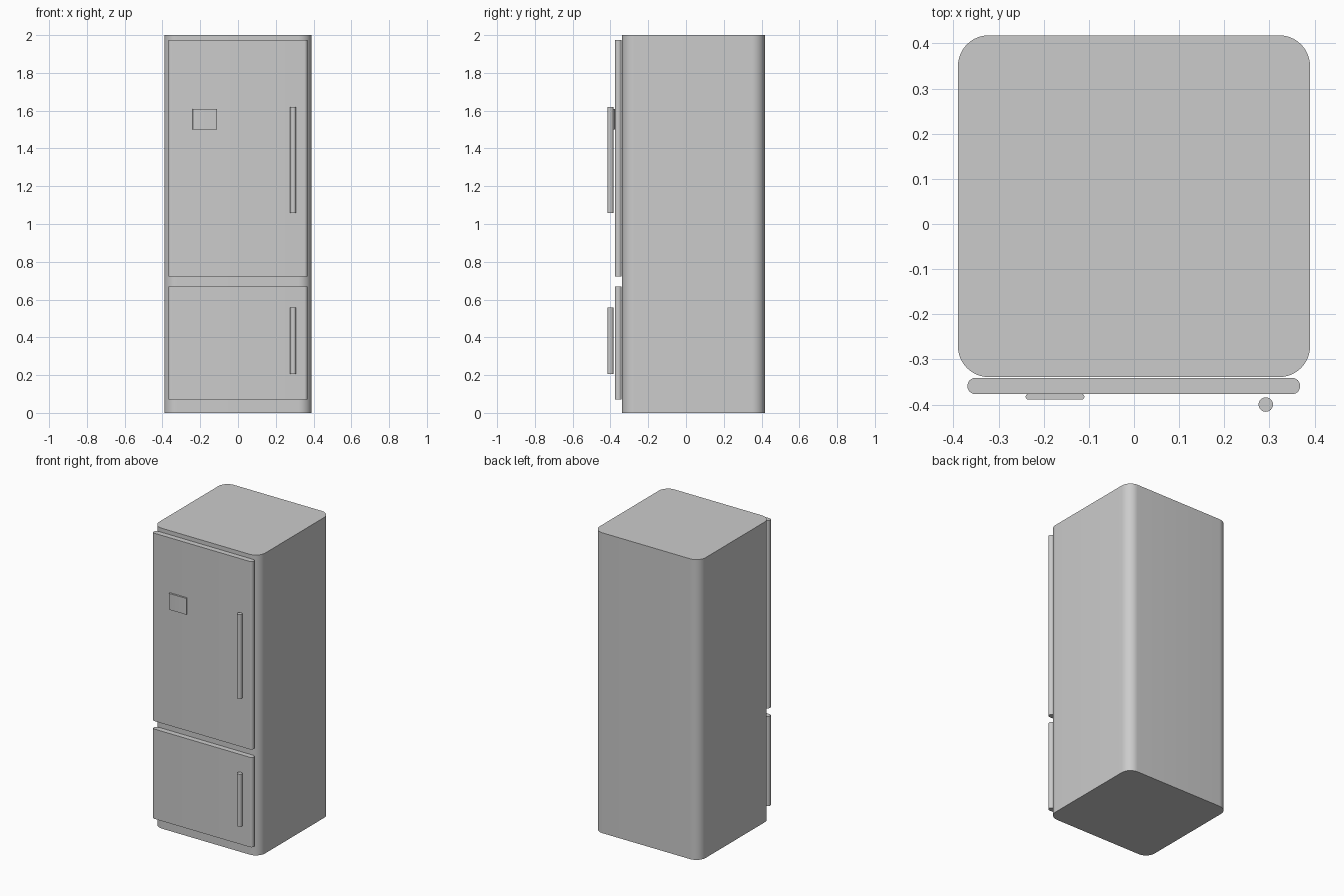
import bpy, bmesh, math

if "Cube" in bpy.data.objects:
    bpy.data.objects.remove(bpy.data.objects["Cube"])


def rounded_slab(name, x0, x1, y0, y1, z0, z1, r, steps=8):
    """Upright slab whose vertical edges are rounded with radius r."""
    corners = [(x1 - r, y1 - r), (x0 + r, y1 - r), (x0 + r, y0 + r), (x1 - r, y0 + r)]
    bm = bmesh.new()
    verts = []
    for i, (cx, cy) in enumerate(corners):
        for k in range(steps + 1):
            a = math.pi / 2 * (i + k / steps)
            verts.append(bm.verts.new((cx + r * math.cos(a), cy + r * math.sin(a), z0)))
    base = bm.faces.new(verts)
    top = bmesh.ops.extrude_face_region(bm, geom=[base], use_keep_orig=True)["geom"]
    bmesh.ops.translate(bm, vec=(0, 0, z1 - z0),
                        verts=[v for v in top if isinstance(v, bmesh.types.BMVert)])
    bmesh.ops.recalc_face_normals(bm, faces=bm.faces)
    mesh = bpy.data.meshes.new(name)
    bm.to_mesh(mesh)
    bm.free()
    obj = bpy.data.objects.new(name, mesh)
    bpy.context.collection.objects.link(obj)
    smooth(obj)
    return obj


def smooth(obj):
    bpy.ops.object.select_all(action='DESELECT')
    obj.select_set(True)
    bpy.context.view_layer.objects.active = obj
    bpy.ops.object.shade_smooth_by_angle(angle=math.radians(35))


def handle(name, z0, z1):
    bpy.ops.mesh.primitive_cylinder_add(vertices=32, radius=0.016, depth=z1 - z0,
                                        location=(0.292, -0.40, (z0 + z1) / 2))
    obj = bpy.context.object
    obj.name = name
    smooth(obj)


# Cabinet
rounded_slab("cabinet", -0.39, 0.39, -0.339, 0.418, 0, 2, 0.068, 12)

# Doors with their bar handles
for part, z0, z1, h0, h1 in (("fridge", 0.723, 1.974, 1.058, 1.62),
                             ("freezer", 0.072, 0.67, 0.207, 0.557)):
    rounded_slab(part + "_door", -0.369, 0.368, -0.377, -0.341, z0, z1, 0.0175)
    handle(part + "_handle", h0, h1)

# Control panel on the upper door
rounded_slab("control_panel", -0.24, -0.11, -0.389, -0.377, 1.501, 1.609, 0.0055, 5)
